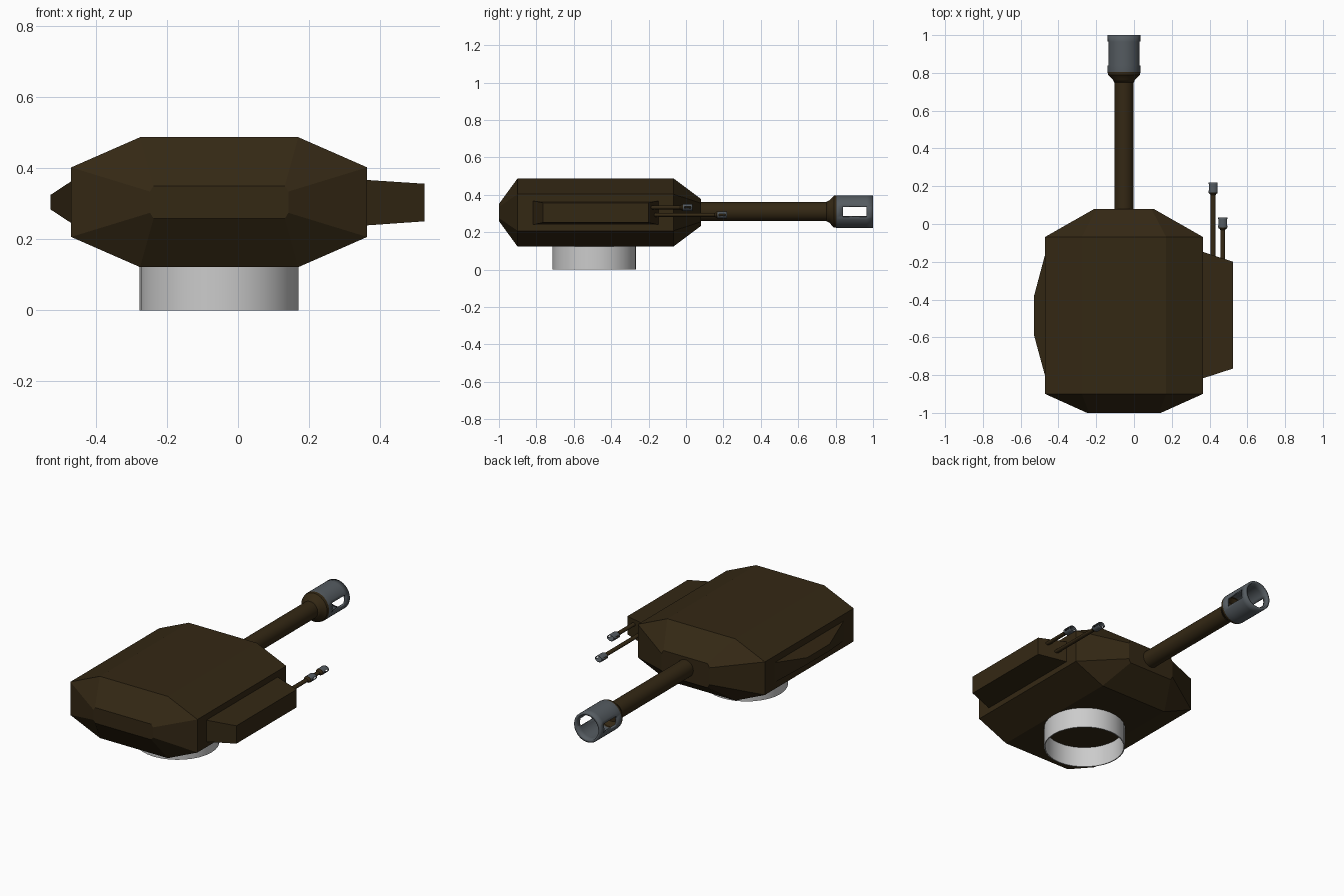
import bpy, bmesh, math

if "Cube" in bpy.data.objects:
    bpy.data.objects.remove(bpy.data.objects["Cube"])

CX, CZ = -0.053, 0.305   # turret axis


def material(name, rgb):
    m = bpy.data.materials.new(name)
    m.diffuse_color = (*rgb, 1)
    m.use_nodes = True
    m.node_tree.nodes["Principled BSDF"].inputs["Base Color"].default_value = m.diffuse_color
    return m


BROWN = material("dark brown paint", (0.034, 0.021, 0.007))
STEEL = material("worn steel", (0.09, 0.105, 0.118))
PALE = material("pale grey", (0.6, 0.6, 0.6))


def loft(name, rings, mats, caps=True, keep=None, mat_rule=None, smooth=False):
    """Skin a list of equal-length point rings."""
    bm = bmesh.new()
    vs = [[bm.verts.new(p) for p in ring] for ring in rings]
    n = len(rings[0])
    for a, b in zip(vs, vs[1:]):
        for k in range(n):
            j = (k + 1) % n
            f = bm.faces.new((a[k], b[k], b[j], a[j]))
            if mat_rule:
                f.material_index = mat_rule(f.calc_center_median())
    if caps:
        bm.faces.new(vs[0])
        bm.faces.new(vs[-1])
        bmesh.ops.recalc_face_normals(bm, faces=bm.faces[:])
    if keep:
        bmesh.ops.delete(bm, geom=[f for f in bm.faces if not keep(f.calc_center_median())],
                         context='FACES')
    me = bpy.data.meshes.new(name)
    bm.to_mesh(me)
    bm.free()
    for m in mats:
        me.materials.append(m)
    ob = bpy.data.objects.new(name, me)
    bpy.context.collection.objects.link(ob)
    if smooth:
        bpy.ops.object.select_all(action='DESELECT')
        ob.select_set(True)
        bpy.context.view_layer.objects.active = ob
        bpy.ops.object.shade_smooth_by_angle(angle=math.radians(35))
    return ob


def circle_y(x, y, z, r, squash=1, n=36):
    return [(x + r * math.cos(t * math.tau / n), y, z + squash * r * math.sin(t * math.tau / n))
            for t in range(n)]


def octagon(y, side, top, high, low):
    """Cross-section: half widths at sides and top, half heights at top and sides."""
    pts = [(side, -low), (side, low), (top, high), (-top, high),
           (-side, low), (-side, -low), (-top, -high), (top, -high)]
    return [(CX + x, y, CZ + z) for x, z in pts]


def rect_x(x, y0, y1, z0, z1):
    return [(x, y0, z0), (x, y1, z0), (x, y1, z1), (x, y0, z1)]


def gun(name, x, z, y0, y1, r, muzzle_r, muzzle_len, squash=1):
    """Barrel with a hollow muzzle brake that has a window on each side."""
    ym = y1 - muzzle_len
    loft(name + "_barrel", [circle_y(x, y, z, r, squash) for y in (y0, ym + 0.1 * muzzle_len)],
         [BROWN], smooth=True)
    L = muzzle_len
    prof = [(0, r * 1.02), (0.06, r * 1.15), (0.16, muzzle_r * 0.97), (0.22, muzzle_r),
            (0.36, muzzle_r), (0.86, muzzle_r), (1, muzzle_r)]
    w0, w1 = ym + 0.36 * L, ym + 0.86 * L

    def keep(c):
        return not (w0 < c.y < w1 and abs(math.atan2((c.z - z) / squash, abs(c.x - x)))
                    < math.radians(20))

    brake = loft(name + "_muzzle_brake",
                 [circle_y(x, ym + t * L, z, q, squash) for t, q in prof],
                 [BROWN, STEEL], caps=False, keep=keep,
                 mat_rule=lambda c: int(c.y > ym + 0.2 * L), smooth=True)
    mod = brake.modifiers.new("wall", 'SOLIDIFY')
    mod.thickness = muzzle_r * 0.17
    mod.offset = -1


# Faceted turret body with tapered front and back
loft("turret_body", [
    octagon(-1.0, 0.195, 0.185, 0.046, 0.03),
    octagon(-0.9, 0.417, 0.223, 0.183, 0.098),
    octagon(-0.068, 0.417, 0.223, 0.183, 0.098),
    octagon(0.08, 0.157, 0.145, 0.072, 0.05)], [BROWN])

# Side boxes
loft("right_gun_box", [rect_x(0.34, -0.825, -0.14, 0.238, 0.369),
                       rect_x(0.525, -0.765, -0.2, 0.251, 0.357)], [BROWN])
loft("left_armour_bulge", [rect_x(-0.465, -0.825, -0.14, 0.243, 0.367),
                           rect_x(-0.529, -0.59, -0.38, 0.285, 0.325)], [BROWN])

# Turret ring: open thin tube
ring = [[(CX + r * math.cos(t * math.tau / 32), -0.49 + r * math.sin(t * math.tau / 32), zz)
         for t in range(32)]
        for r, zz in ((0.218, 0.13), (0.218, 0), (0.224, 0), (0.224, 0.13))]
loft("turret_ring", ring, [PALE], caps=False, smooth=True)
me = bpy.data.objects["turret_ring"].data
bm = bmesh.new()
bm.from_mesh(me)
bmesh.ops.recalc_face_normals(bm, faces=bm.faces[:])
# Open tube faces: outer wall must point away from the axis
for f in bm.faces:
    c = f.calc_center_median()
    rx, ry = c.x - CX, c.y + 0.49
    if abs(f.normal.z) < 0.5:
        outward = f.normal.x * rx + f.normal.y * ry > 0
        if outward != (math.hypot(rx, ry) > 0.22):
            f.normal_flip()
    elif f.normal.z > 0:
        f.normal_flip()
bm.to_mesh(me)
bm.free()

# Main gun and the two small side guns
gun("main_gun", CX, 0.31, 0.0, 1.0, 0.051, 0.087, 0.25)
gun("long_side_gun", 0.419, 0.292, -0.25, 0.22, 0.013, 0.024, 0.067, 0.75)
gun("short_side_gun", 0.47, 0.332, -0.25, 0.035, 0.013, 0.024, 0.067, 0.75)
